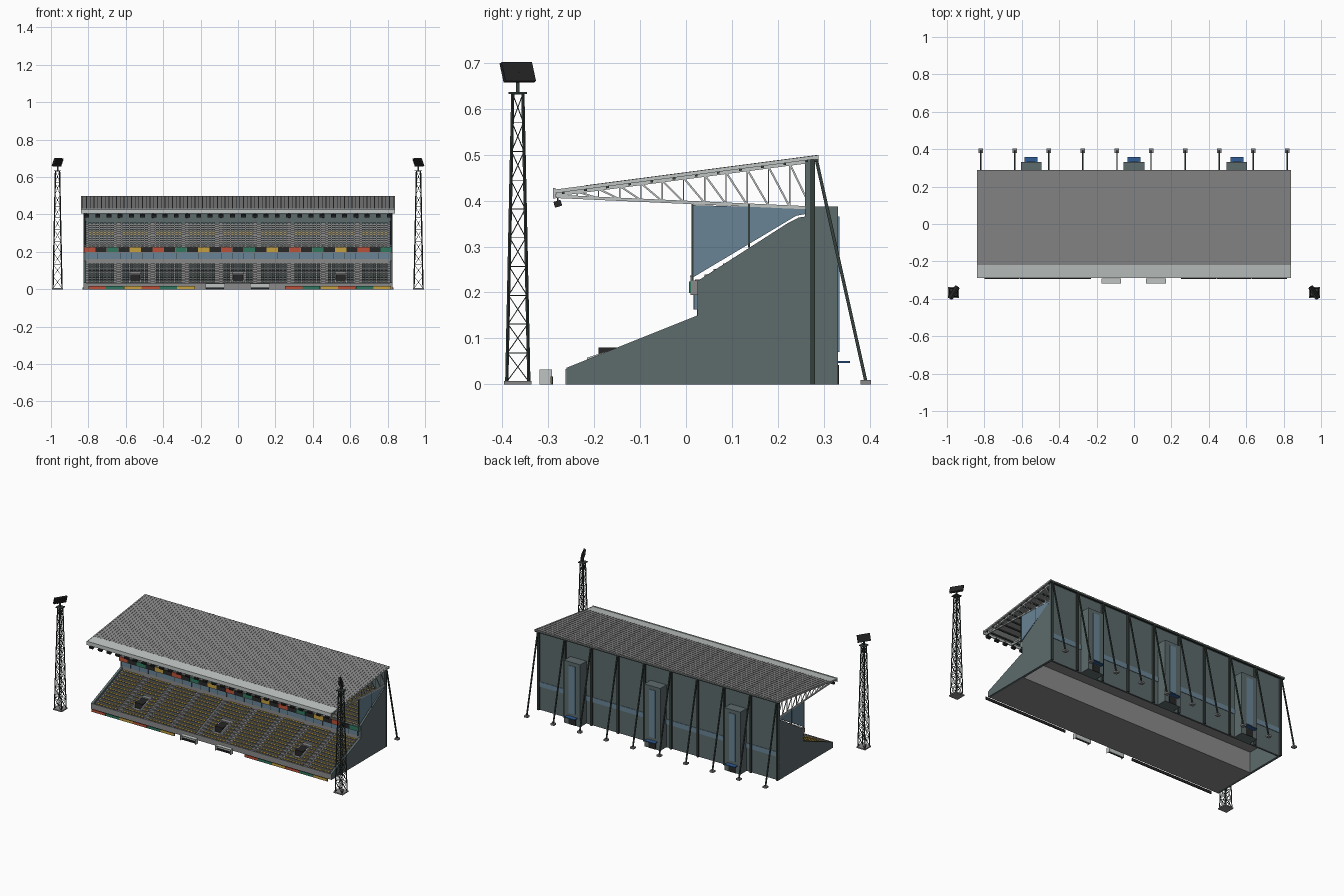
import bpy, bmesh, math
from mathutils import Vector, Matrix

if "Cube" in bpy.data.objects:
    bpy.data.objects.remove(bpy.data.objects["Cube"])

COLOURS = {
    "slate": (0.11, 0.145, 0.15), "concrete": (0.25, 0.255, 0.25),
    "light_metal": (0.52, 0.56, 0.55), "steel": (0.036, 0.05, 0.045),
    "dark": (0.02, 0.02, 0.02), "glass": (0.14, 0.23, 0.3),
    "gold": (0.55, 0.35, 0.05), "red": (0.5, 0.08, 0.04),
    "green": (0.03, 0.19, 0.115), "blue": (0.03, 0.11, 0.3)}
MATS = {}
for key, rgb in COLOURS.items():
    m = bpy.data.materials.new(key)
    m.use_nodes = True
    m.diffuse_color = (*rgb, 1)
    m.node_tree.nodes["Principled BSDF"].inputs["Base Color"].default_value = (*rgb, 1)
    MATS[key] = m


class Part:
    """Collects simple solids into one named object."""
    def __init__(self, name, *mats):
        self.name, self.mats, self.bm = name, mats, bmesh.new()

    def solid(self, matrix, mat):
        made = bmesh.ops.create_cube(self.bm, size=1, matrix=matrix)
        for f in {f for v in made["verts"] for f in v.link_faces}:
            f.material_index = mat

    def box(self, x, y, z, mat=0):
        lo, hi = (Vector(p) for p in zip(x, y, z))
        self.solid(Matrix.Translation((lo + hi) / 2) @ Matrix.Diagonal((*(hi - lo), 1)), mat)

    def beam(self, a, b, w, mat=0):
        a, b = Vector(a), Vector(b)
        turn = (b - a).to_track_quat('Z', 'Y').to_matrix().to_4x4()
        size = Matrix.Diagonal((w, w, (b - a).length, 1))
        self.solid(Matrix.Translation((a + b) / 2) @ turn @ size, mat)

    def prism(self, profile, x0, x1, mat=0):
        """Extrudes a (y, z) outline along x."""
        face = self.bm.faces.new([self.bm.verts.new((x0, y, z)) for y, z in profile])
        face.material_index = mat
        out = bmesh.ops.extrude_face_region(self.bm, geom=[face])["geom"]
        verts = [v for v in out if isinstance(v, bmesh.types.BMVert)]
        bmesh.ops.translate(self.bm, verts=verts, vec=(x1 - x0, 0, 0))
        for f in {f for v in verts for f in v.link_faces}:
            f.material_index = mat

    def finish(self):
        bmesh.ops.recalc_face_normals(self.bm, faces=self.bm.faces)
        mesh = bpy.data.meshes.new(self.name)
        self.bm.to_mesh(mesh)
        self.bm.free()
        for m in self.mats:
            mesh.materials.append(MATS[m])
        ob = bpy.data.objects.new(self.name, mesh)
        bpy.context.collection.objects.link(ob)
        return ob


FRAMES = [-0.82 + 1.64 * i / 9 for i in range(10)]
TOWERS = (-0.55, 0, 0.55)
AISLE = 0.011


def lerp(a, b, t):
    return a + (b - a) * t


# Stepped terraces, seats and aisle stairs
def tier(label, y0, z0, y1, z1, rows, base, gold_rows):
    dy, dz = (y1 - y0) / rows, (z1 - z0) / rows
    outline = [(y0, base)]
    for i in range(rows):
        outline += [(y0 + i * dy, z0 + i * dz), (y0 + (i + 1) * dy, z0 + i * dz)]
    outline.append((y1, base))
    terrace = Part(label + "_terrace", "concrete")
    terrace.prism(outline, -0.812, 0.812)
    terrace.finish()
    seats = Part(label + "_seats", "slate", "gold")
    stairs = Part(label + "_aisles", "concrete", "light_metal")
    for i in range(rows):
        y, z = y0 + i * dy, z0 + i * dz
        for k in range(80):
            x = -0.8 + 0.02 * (k + 0.5)
            near_vom = base == 0 and 1 < i < 7 and min(abs(x - t) for t in TOWERS) < 0.04
            if near_vom or min(abs(x - f) for f in FRAMES[1:-1]) < AISLE + 0.008:
                continue
            full = int(i in gold_rows)
            seats.box((x - 0.008, x + 0.008), (y + dy * 0.35, y + dy * 0.95), (z, z + 0.006), full)
        for f in FRAMES[1:-1]:
            stairs.box((f - AISLE, f + AISLE), (y, y + dy * 0.5), (z - 0.002, z + dz * 0.5))
    seats.bm.normal_update()
    for f in seats.bm.faces:
        if f.normal.z > 0.9:
            f.material_index = 1
    seats.finish()
    stairs.finish()


tier("lower", -0.256, 0.027, 0.025, 0.142, 12, 0, ())
tier("upper", 0.02, 0.222, 0.262, 0.362, 12, 0.2, (6, 7))

# Side walls, rear wall and floor
walls = Part("side_walls", "slate")
for s in (-1, 1):
    walls.prism([(-0.26, 0), (-0.26, 0.036), (0.025, 0.15), (0.025, 0.225), (0.22, 0.35),
                 (0.245, 0.363), (0.265, 0.366), (0.265, 0)], s * 0.812, s * 0.826)
walls.finish()
rear = Part("rear_wall", "slate", "glass")
rear.box((-0.826, 0.826), (0.259, 0.27), (0, 0.488))
rear.box((-0.815, 0.815), (0.268, 0.273), (0.145, 0.175), 1)
rear.finish()
front = Part("front_wall", "concrete")
front.box((-0.826, 0.826), (-0.262, -0.255), (0, 0.034))
front.finish()

# Glazed boxes between the tiers and the panelled balcony
lounge = Part("lounge", "concrete", "glass", "steel")
lounge.box((-0.812, 0.812), (0.024, 0.26), (0.13, 0.222))
lounge.box((-0.812, 0.812), (0.018, 0.026), (0.163, 0.194), 1)
for i in range(28):
    x = -0.81 + 0.06 * i
    lounge.box((x - 0.001, x + 0.001), (0.016, 0.02), (0.163, 0.194), 2)
lounge.finish()
balcony = Part("balcony", "concrete", "light_metal")
balcony.box((-0.822, 0.822), (0.01, 0.03), (0.194, 0.226))
balcony.box((-0.822, 0.822), (0.009, 0.013), (0.234, 0.237), 1)
for i in range(55):
    x = -0.81 + 0.03 * i
    balcony.box((x - 0.001, x + 0.001), (0.01, 0.012), (0.226, 0.234), 1)
balcony.finish()
boards = Part("balcony_boards", "dark", "red", "green", "gold")
for i in range(27):
    x = -0.823 + 0.061 * i
    boards.box((x, x + 0.06), (0.006, 0.011), (0.199, 0.224), 0 if i % 2 else 1 + i // 2 % 3)
boards.finish()

# Entrances through the lower tier
vom = Part("tier_entrances", "light_metal", "dark")
for x in TOWERS:
    vom.box((x - 0.026, x + 0.026), (-0.19, -0.12), (0.03, 0.08), 1)
    for s in (-1, 1):
        vom.prism([(-0.215, 0.03), (-0.215, 0.058), (-0.12, 0.09), (-0.12, 0.03)],
                  x + s * 0.026, x + s * 0.031)
vom.finish()

# End glass screens
screen = Part("end_screens", "glass", "steel")
for s in (-1, 1):
    x = s * 0.82
    screen.prism([(0.014, 0.232), (0.014, 0.39), (0.262, 0.383), (0.262, 0.371), (0.24, 0.367)], x - 0.002, x + 0.002)
    for y, z in ((0.014, 0.226), (0.137, 0.298)):
        screen.box((x - 0.004, x + 0.004), (y - 0.002, y + 0.002), (z, 0.392), 1)
screen.finish()

# Roof deck, ribs, front strip and fascia
Y0, Y1 = -0.285, 0.288


def roof_z(y):
    return lerp(0.423, 0.498, (y - Y0) / (Y1 - Y0))


def slab(part, ya, yb, x0, x1, top, thick, mat):
    za, zb = roof_z(ya) + top, roof_z(yb) + top
    part.prism([(ya, za - thick), (ya, za), (yb, zb), (yb, zb - thick)], x0, x1, mat)


roof = Part("roof", "concrete", "light_metal", "steel")
slab(roof, -0.22, Y1, -0.838, 0.838, 0, 0.005, 0)
slab(roof, Y0, -0.22, -0.838, 0.838, 0, 0.005, 1)
for i in range(84):
    x = -0.83 + 0.02 * i
    slab(roof, -0.22, Y1, x - 0.002, x + 0.002, 0.0015, 0.003, 0)
for s in (-1, 1):
    slab(roof, Y0, Y1, s * 0.836, s * 0.84, 0.001, 0.008, 1)
roof.box((-0.84, 0.84), (Y0 - 0.004, Y0 + 0.001), (0.404, 0.427), 1)
roof.box((-0.838, 0.838), (Y1 - 0.01, Y1), (0.485, 0.494), 2)
for i in range(12):
    y = lerp(-0.27, 0.26, i / 11)
    slab(roof, y, y + 0.006, -0.83, 0.83, -0.005, 0.006, 2)
roof.finish()

# Cantilever trusses
truss = Part("roof_trusses", "light_metal")
N = 12
for x in FRAMES:
    top, low = [], []
    for i in range(N + 1):
        y = lerp(-0.283, 0.272, i / N)
        top.append((x, y, roof_z(y) - 0.01))
        low.append((x, y, lerp(0.409, 0.384, i / N)))
    truss.beam(top[0], top[-1], 0.008)
    truss.beam(low[0], low[-1], 0.007)
    for i in range(N):
        truss.beam(top[i], low[i + 1], 0.004)
        truss.beam(top[i], low[i], 0.003)
truss.finish()

# Rear columns with raking stays and footings
frame = Part("columns_and_stays", "steel", "concrete")
for x in FRAMES:
    frame.box((x - 0.006, x + 0.006), (0.264, 0.281), (0, 0.494))
    frame.beam((x, 0.283, 0.492), (x, 0.391, 0.008), 0.007)
    frame.box((x - 0.012, x + 0.012), (0.38, 0.403), (0, 0.01), 1)
frame.finish()

# Lamps under the roof edge
lamps = Part("roof_lamps", "dark")
for i in range(28):
    x = -0.81 + 0.06 * i
    lamps.solid(Matrix.Translation((x, -0.279, 0.393)) @ Matrix.Rotation(0.3, 4, 'X')
                @ Matrix.Diagonal((0.026, 0.016, 0.013, 1)), 0)
    lamps.beam((x, -0.279, 0.393), (x, -0.279, 0.412), 0.003)
lamps.finish()

# Stair towers with glazing, door and canopy
tower = Part("stair_towers", "slate", "glass", "dark", "blue")
for x in TOWERS:
    tower.box((x - 0.055, x + 0.055), (0.268, 0.331), (0, 0.387))
    tower.box((x - 0.022, x + 0.022), (0.33, 0.334), (0.07, 0.365), 1)
    tower.box((x - 0.025, x + 0.025), (0.33, 0.333), (0, 0.042), 2)
    tower.box((x - 0.035, x + 0.035), (0.33, 0.357), (0.046, 0.051), 3)
tower.finish()

# Pitchside boards and dugouts
edge = Part("pitchside_boards", "dark", "red", "green", "gold")
dugout = Part("dugouts", "light_metal", "dark")
for start in (-0.8, 0.25):
    for i in range(6):
        x = start + 0.095 * i
        edge.box((x, x + 0.094), (-0.293, -0.289), (0, 0.017), 0)
        edge.box((x, x + 0.094), (-0.295, -0.293), (0.002, 0.017), 1 + i % 3)
for x in (-0.122, 0.118):
    dugout.box((x - 0.053, x + 0.053), (-0.296, -0.292), (0, 0.032))
    dugout.box((x - 0.053, x + 0.053), (-0.318, -0.292), (0.029, 0.032))
    dugout.box((x - 0.048, x + 0.048), (-0.306, -0.296), (0, 0.009), 1)
    for s in (-1, 1):
        dugout.box((x + s * 0.052 - 0.001, x + s * 0.052 + 0.001), (-0.319, -0.292), (0, 0.032))
edge.finish()
dugout.finish()

# Floodlight pylons: lattice mast, platform and tilted lamp head
for side, s in (("right", -1), ("left", 1)):
    mast = Part(side + "_floodlight", "steel", "concrete", "dark")
    cx, cy, H, bays = s * 0.965, -0.366, 0.632, 10

    def corner(k, t):
        half = lerp(0.024, 0.011, t)
        sx, sy = ((-1, -1), (1, -1), (1, 1), (-1, 1))[k % 4]
        return (cx + sx * half, cy + sy * half, lerp(0.006, H, t))

    for k in range(4):
        mast.beam(corner(k, 0), corner(k, 1), 0.005)
        for i in range(bays):
            a, b = i / bays, (i + 1) / bays
            mast.beam(corner(k, a), corner(k + 1, b), 0.002)
            mast.beam(corner(k + 1, a), corner(k, b), 0.002)
            mast.beam(corner(k, b), corner(k + 1, b), 0.002)
    mast.box((cx - 0.03, cx + 0.03), (cy - 0.03, cy + 0.03), (0, 0.007), 1)
    mast.box((cx - 0.02, cx + 0.02), (cy - 0.02, cy + 0.02), (H, H + 0.004))
    mast.beam((cx, cy, H), (cx, cy, 0.68), 0.008)
    aim = Matrix.Translation((cx, cy, 0.679)) @ Matrix.Rotation(-s * math.radians(58), 4, 'Z') \
        @ Matrix.Rotation(math.radians(22), 4, 'X')
    mast.solid(aim @ Matrix.Diagonal((0.078, 0.009, 0.044, 1)), 2)
    for r in (-1, 0, 1):
        for c in range(5):
            place = Matrix.Translation((0.015 * (c - 2), -0.006, 0.014 * r))
            mast.solid(aim @ place @ Matrix.Diagonal((0.012, 0.006, 0.011, 1)), 2)
    mast.finish()
